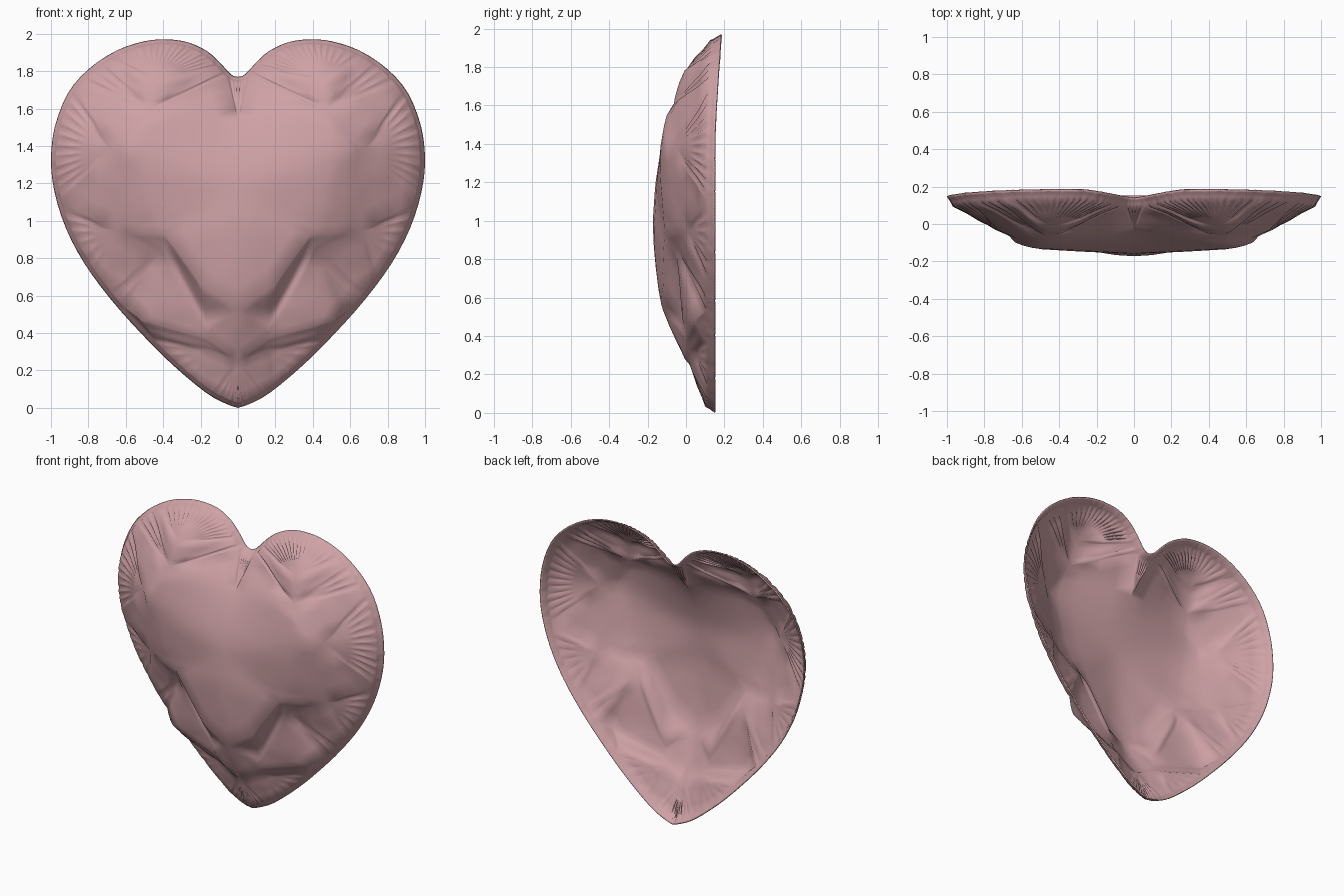
import bpy, bmesh
from mathutils import Vector
from mathutils.geometry import delaunay_2d_cdt

if "Cube" in bpy.data.objects:
    bpy.data.objects.remove(bpy.data.objects["Cube"])

# Half outline of the heart, from the notch round to the tip (x, z)
OUTLINE = [(0, 1.77), (.04, 1.785), (.1, 1.85), (.17, 1.91), (.27, 1.955), (.38, 1.97),
           (.5, 1.96), (.65, 1.91), (.8, 1.81), (.91, 1.68), (.98, 1.5), (1, 1.32),
           (.98, 1.15), (.92, .96), (.82, .77), (.68, .58), (.52, .4), (.35, .23),
           (.17, .08), (.06, .02), (0, .0)]
# Facet corners on the half face (x, z, depth y)
FACETS = [(0, 1.54, -.05), (.45, 1.76, -.06), (.47, 1.6, -.108), (.5, 1.39, -.14),
          (.68, 1.38, -.092), (0, 1.2, -.17), (0, .97, -.187), (.46, 1.1, -.13),
          (.39, .93, -.115), (.2, .66, -.128), (0, .53, -.14),
          (.33, .76, -.03), (.17, .48, -.01), (.42, .82, -.05), (.27, .56, -.03),
          (.52, .47, .035), (.16, .37, -.005), (.47, .41, .07), (.17, .31, .035),
          (0, .25, .0), (.66, .95, -.01)]
CREASES = [((0, 1.54), (.5, 1.39)), ((.5, 1.39), (0, 1.2)), ((.5, 1.39), (.46, 1.1)),
           ((.46, 1.1), (.39, .93)), ((.39, .93), (.2, .66)), ((.2, .66), (0, .53)),
           ((.33, .76), (.17, .48)), ((.42, .82), (.27, .56)), ((.52, .47), (.16, .37)),
           ((.47, .41), (.17, .31)), ((0, 1.54), (.47, 1.6)), ((.5, 1.39), (.68, 1.38)),
           ((0, 1.2), (.46, 1.1)), ((0, .53), (0, .25)), ((.68, 1.38), (.46, 1.1))]


def spline(pts, n):
    """Smooth curve through the points, n steps per span."""
    p = [Vector(q) for q in pts]
    p = [Vector((-p[1].x, p[1].y))] + p + [p[-1] * 2 - p[-2]]
    out = []
    for i in range(1, len(p) - 2):
        a, b, c, d = p[i - 1:i + 3]
        for k in range(n):
            t = k / n
            out.append(.5 * (2 * b + (c - a) * t + (2 * a - 5 * b + 4 * c - d) * t * t
                             + (3 * b - a - 3 * c + d) * t ** 3))
    return out + [p[-2]]


def rim_y(z):
    """Depth of the rim: bowed back at the lobes."""
    return .148 + .034 * max(0, (z - 1.4) / .57) ** 1.3


# Rim and the softly rounded band just inside it
rim = spline(OUTLINE, 3)
n = len(rim)
rim[0].x = rim[-1].x = 0
pts, depth = [], []
for i, p in enumerate(rim):
    pts.append(p)
    notch = max(0, 1 - p.x / .25) if p.y > 1.5 else 0
    depth.append(rim_y(p.y) - .03 * notch)
for i, p in enumerate(rim):
    t = (rim[min(i + 1, n - 1)] - rim[max(i - 1, 0)]).normalized()
    q = p + Vector((t.y, -t.x)) * .03
    if i == 0:
        q = Vector((0, p.y - .03))
    elif i == n - 1:
        q = Vector((0, p.y + .03))
    elif q.x < .004:
        continue
    pts.append(q)
    depth.append(depth[i] - .042)
start = len(pts)
for x, z, y in FACETS:
    pts.append(Vector((x, z)))
    depth.append(y)
index = {(x, z): start + i for i, (x, z, y) in enumerate(FACETS)}
edges = [(i, i + 1) for i in range(n - 1)] + [(i, i + 1) for i in range(n, start - 1)]
edges += [(index[a], index[b]) for a, b in CREASES]
# Centre line closes the half outline
centre = sorted((i for i, p in enumerate(pts) if p.x == 0), key=lambda i: pts[i].y)
edges += list(zip(centre, centre[1:]))
cv, ce, cf, ov, oe, of = delaunay_2d_cdt(pts, edges, [], 1, 1e-5)

# Half face, mirrored and welded on the centre line
bm = bmesh.new()
for side in (1, -1):
    vs = []
    for v, src in zip(cv, ov):
        if src:
            y = depth[src[0]]
        else:
            near = sorted(range(len(pts)), key=lambda i: (pts[i] - v).length)[:2]
            y = sum(depth[i] for i in near) / 2
        vs.append(bm.verts.new((side * v.x, y, v.y)))
    for f in cf:
        bm.faces.new([vs[i] for i in f])
bmesh.ops.remove_doubles(bm, verts=bm.verts[:], dist=.0005)

# Subdivide and soften the facet edges, keeping the rim
bmesh.ops.subdivide_edges(bm, edges=bm.edges[:], cuts=3, use_grid_fill=True)
bmesh.ops.triangulate(bm, faces=bm.faces[:])
inner = [v for v in bm.verts if not v.is_boundary]
for _ in range(3):
    bmesh.ops.smooth_vert(bm, verts=inner, factor=.5,
                          use_axis_x=False, use_axis_y=True, use_axis_z=False)
for f in bm.faces:
    f.normal_update()
    if f.normal.y > 0:
        f.normal_flip()
    f.smooth = True
me = bpy.data.meshes.new("heart_shell")
bm.to_mesh(me)
bm.free()
heart = bpy.data.objects.new("heart_shell", me)
bpy.context.collection.objects.link(heart)

# Thin sheet thickness behind the face
solid = heart.modifiers.new("thickness", 'SOLIDIFY')
solid.thickness = .008
solid.offset = -1

pink = bpy.data.materials.new("dusty_pink")
pink.diffuse_color = (.62, .36, .38, 1)
pink.use_nodes = True
pink.node_tree.nodes["Principled BSDF"].inputs["Base Color"].default_value = pink.diffuse_color
me.materials.append(pink)
